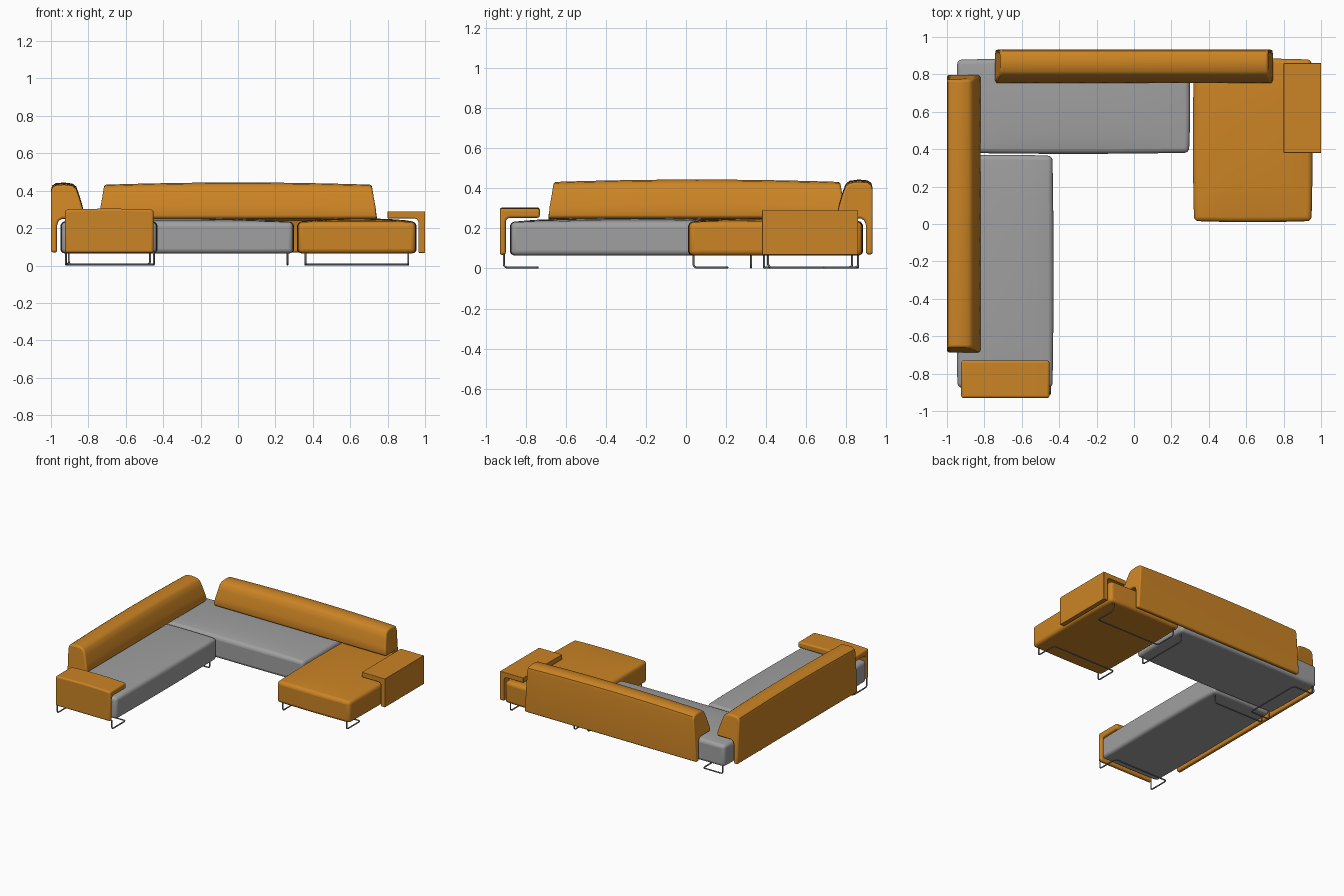
import bpy
import bmesh
import math
from mathutils import Vector

if "Cube" in bpy.data.objects:
    bpy.data.objects.remove(bpy.data.objects["Cube"], do_unlink=True)


def material(name, rgb):
    m = bpy.data.materials.new(name)
    m.use_nodes = True
    m.diffuse_color = (*rgb, 1)
    m.node_tree.nodes["Principled BSDF"].inputs["Base Color"].default_value = (*rgb, 1)
    return m


ORANGE = material("orange fabric", (0.60, 0.23, 0.018))
GRAY = material("gray fabric", (0.35, 0.35, 0.35))
METAL = material("steel", (0.2, 0.2, 0.22))


def finish(bm, name, mat, bevel, segments=4):
    """Turn a bmesh into a softly edged upholstered object."""
    bmesh.ops.recalc_face_normals(bm, faces=bm.faces)
    mesh = bpy.data.meshes.new(name)
    bm.to_mesh(mesh)
    bm.free()
    obj = bpy.data.objects.new(name, mesh)
    bpy.context.collection.objects.link(obj)
    mesh.materials.append(mat)
    mod = obj.modifiers.new("soft edges", "BEVEL")
    mod.width = bevel
    mod.segments = segments
    mod.limit_method = "ANGLE"
    mod.angle_limit = math.radians(50)
    bpy.ops.object.select_all(action="DESELECT")
    obj.select_set(True)
    bpy.context.view_layer.objects.active = obj
    bpy.ops.object.shade_smooth_by_angle(angle=math.radians(40))
    return obj


def seat(name, mat, x0, x1, y0, y1, low=0.065, rim=0.232, crown=0.02):
    """Seat cushion with a crowned top and faintly bowed sides."""
    bm = bmesh.new()
    bmesh.ops.create_cube(bm, size=2)
    cuts = 10
    for axis in (Vector((1, 0, 0)), Vector((0, 1, 0))):
        for i in range(1, cuts):
            bmesh.ops.bisect_plane(bm, geom=bm.verts[:] + bm.edges[:] + bm.faces[:],
                                   plane_co=axis * (2 * i / cuts - 1), plane_no=axis)
    bow = 0.006
    for v in bm.verts:
        u, w, top = v.co.x, v.co.y, v.co.z > 0
        swell = (1 - u * u) * (1 - w * w)
        v.co.x = (x0 + x1) / 2 + u * ((x1 - x0) / 2 - bow * w * w)
        v.co.y = (y0 + y1) / 2 + w * ((y1 - y0) / 2 - bow * u * u)
        v.co.z = rim + crown * swell ** 0.6 if top else low
    return finish(bm, name, mat, 0.024)


def sweep(name, profile, half, place, bevel, taper=0.0, swell=0.0, steps=12):
    """Extrude a (depth, height) profile lengthwise, with slanted ends and a swelling top."""
    bm = bmesh.new()
    rings = []
    for i in range(steps + 1):
        t = 2 * i / steps - 1
        ring = []
        for d, z in profile:
            reach = half - taper * max(0, z - 0.28)
            lift = swell * (1 - t * t) if z > 0.28 else 0
            ring.append(bm.verts.new(place(t * reach, d, z + lift)))
        rings.append(ring)
    n = len(profile)
    for a, b in zip(rings, rings[1:]):
        for j in range(n):
            k = (j + 1) % n
            bm.faces.new((a[j], a[k], b[k], b[j]))
    bm.faces.new(rings[0])
    bm.faces.new(rings[-1])
    return finish(bm, name, ORANGE, bevel)


def leg(name, points, radius=0.005, corner=0.02):
    """Bent steel tube through the points, with rounded corners."""
    pts = [Vector(p) for p in points]
    path = [pts[0]]
    for a, b, c in zip(pts, pts[1:], pts[2:]):
        start = b + (a - b).normalized() * corner
        end = b + (c - b).normalized() * corner
        for i in range(6):
            t = i / 5
            path.append(start * (1 - t) ** 2 + b * 2 * t * (1 - t) + end * t * t)
    path.append(pts[-1])
    curve = bpy.data.curves.new(name, "CURVE")
    curve.dimensions = "3D"
    curve.bevel_depth = radius
    curve.bevel_resolution = 2
    curve.use_fill_caps = True
    spline = curve.splines.new("POLY")
    spline.points.add(len(path) - 1)
    for p, co in zip(spline.points, path):
        p.co = (*co, 1)
    curve.materials.append(METAL)
    bpy.context.collection.objects.link(bpy.data.objects.new(name, curve))


def sled(name, a, b, foot=(0, 0)):
    """Leg frame from a to b on the floor plan; foot offsets the floor bar."""
    top, floor = 0.075, 0.005
    f = Vector((*foot, 0))
    a, b = Vector((*a, floor)), Vector((*b, floor))
    up = Vector((0, 0, top - floor))
    pts = [a + up, a, b, b + up]
    if f.length:
        pts = [a + up, a, a + f, b + f, b, b + up]
    leg(name, pts)


# Seat cushions
seat("side_seat", GRAY, -0.95, -0.43, -0.88, 0.37)
seat("rear_seat", GRAY, -0.95, 0.30, 0.375, 0.885)
seat("chaise_seat", ORANGE, 0.315, 0.955, 0.01, 0.885)

# Backrests: a cushion that hangs over the seat edge on a thin panel
back_profile = [(0, 0.07), (0, 0.39), (0.006, 0.415), (0.025, 0.428), (0.07, 0.432),
                (0.115, 0.426), (0.135, 0.41), (0.15, 0.37), (0.168, 0.31), (0.178, 0.27),
                (0.172, 0.25), (0.06, 0.25), (0.042, 0.24), (0.033, 0.215), (0.033, 0.07)]
sweep("rear_backrest", back_profile, 0.742, lambda a, d, z: (a, 0.932 - d, z),
      0.012, taper=0.18, swell=0.012)
sweep("side_backrest", back_profile, 0.742, lambda a, d, z: (d - 1, a + 0.055, z),
      0.012, taper=0.18, swell=0.012)


# Armrests: folded slabs over the seat ends
def arm_profile(top, depth, thick, panel):
    under = top - thick
    return [(0, 0.068), (0, top), (depth, top), (depth, under), (panel + 0.02, under),
            (panel + 0.006, under - 0.006), (panel, under - 0.02), (panel, 0.068)]


sweep("front_armrest", arm_profile(0.298, 0.2, 0.045, 0.03), 0.236,
      lambda a, d, z: (a - 0.688, d - 0.93, z), 0.012, swell=0.006)
sweep("left_armrest", arm_profile(0.29, 0.2, 0.038, 0.035), 0.24,
      lambda a, d, z: (1 - d, a + 0.62, z), 0.003)

# Steel leg frames
sled("side_seat_front_leg", (-0.92, -0.91), (-0.45, -0.91), (0, 0.17))
sled("side_seat_rear_leg", (-0.905, 0.325), (-0.47, 0.325))
sled("rear_seat_right_leg", (-0.92, 0.39), (-0.92, 0.86), (0.17, 0))
sled("rear_seat_left_leg", (0.265, 0.41), (0.265, 0.83))
sled("chaise_front_leg", (0.36, 0.037), (0.91, 0.037), (0, 0.17))
sled("chaise_rear_leg", (0.36, 0.86), (0.91, 0.86), (0, -0.17))
